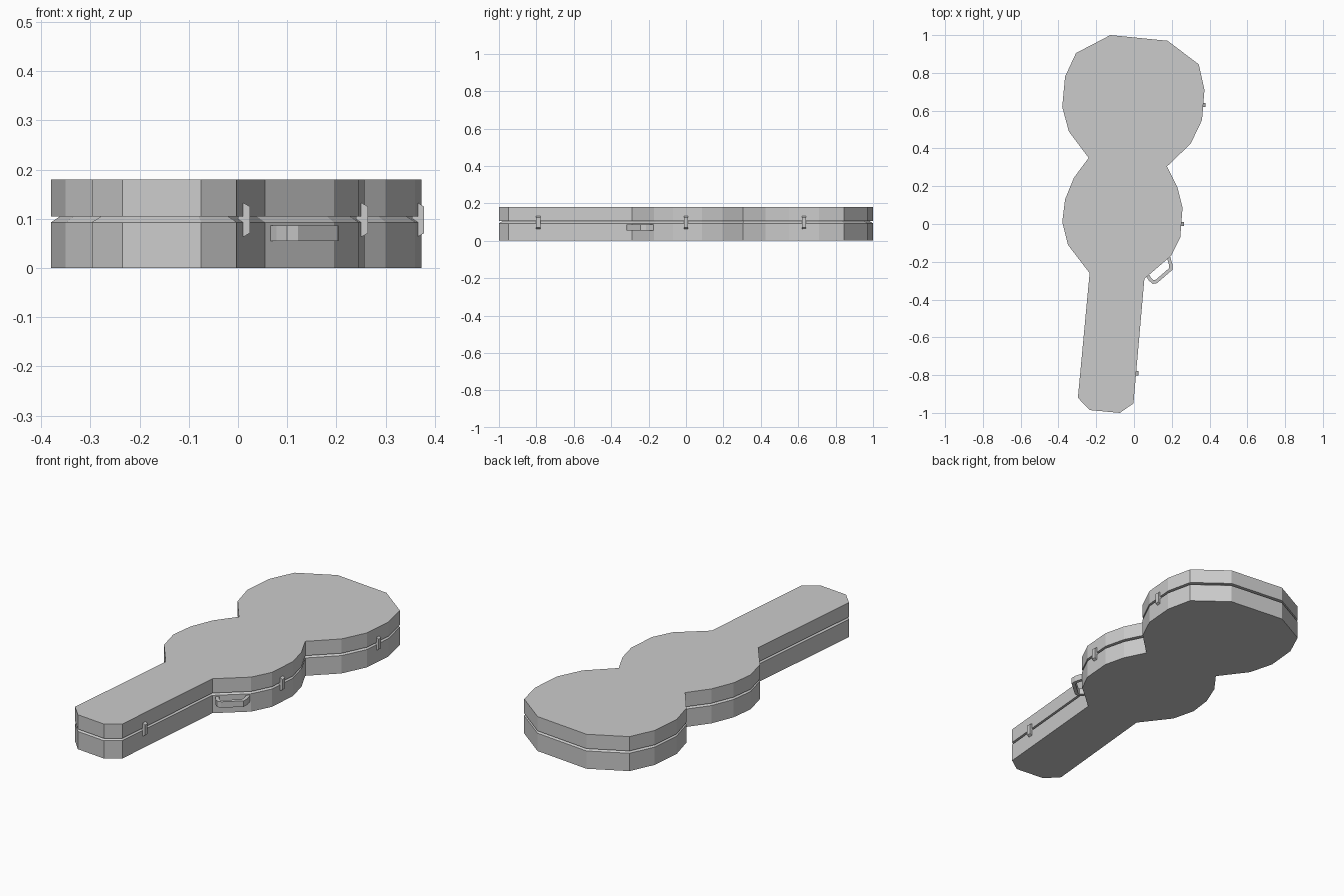
import bpy
import bmesh
from mathutils import Vector

default_cube = bpy.data.objects.get("Cube")
if default_cube:
    bpy.data.objects.remove(default_cube, do_unlink=True)

# One grey covers the case, the latches and the handle
grey = bpy.data.materials.new("case grey")
grey.use_nodes = True
colour = (0.6, 0.6, 0.6, 1.0)
grey.diffuse_color = colour
grey.node_tree.nodes["Principled BSDF"].inputs["Base Color"].default_value = colour


def offset(points, distance, closed=True):
    """Shift a line of points to its left with mitred corners."""
    points = [Vector(p) for p in points]
    result = []
    count = len(points)
    for i, point in enumerate(points):
        before = point - points[i - 1]
        after = points[(i + 1) % count] - point
        if not closed and i == 0:
            before = after
        if not closed and i == count - 1:
            after = before
        normals = [Vector((-d.y, d.x)).normalized() for d in (before, after)]
        mitre = normals[0] + normals[1]
        result.append(point + mitre * (2 * distance / mitre.length_squared))
    return result


def loft(name, rings):
    """Skin equal rings of 3D points and cap both ends."""
    bm = bmesh.new()
    loops = [[bm.verts.new(p) for p in ring] for ring in rings]
    for low, high in zip(loops, loops[1:]):
        for i in range(len(low)):
            j = (i + 1) % len(low)
            bm.faces.new((low[i], low[j], high[j], high[i]))
    bm.faces.new(loops[0][::-1])
    bm.faces.new(loops[-1])
    bmesh.ops.recalc_face_normals(bm, faces=bm.faces)
    mesh = bpy.data.meshes.new(name)
    bm.to_mesh(mesh)
    bm.free()
    mesh.materials.append(grey)
    obj = bpy.data.objects.new(name, mesh)
    bpy.context.collection.objects.link(obj)
    return obj


def level(points, z):
    return [(p[0], p[1], z) for p in points]


# Case outline, counter-clockwise from the narrow front end
outline = [
    (-.235, -.985), (-.075, -1), (-.003, -.95), (.055, -.29),
    (.195, -.17), (.245, -.07), (.257, .085), (.23, .195), (.175, .305),
    (.3, .425), (.36, .55), (.373, .71), (.343, .845), (.178, .97),
    (-.125, 1), (-.307, .905), (-.365, .78), (-.38, .62), (-.345, .49),
    (-.24, .35), (-.318, .245), (-.365, .13), (-.38, .01), (-.35, -.11),
    (-.235, -.26), (-.297, -.92),
]
seam_low, seam_high, top = .093, .105, .18

# Lower shell slopes inward to the seam under the lid
loft("base_shell", [level(outline, 0), level(outline, seam_low),
                    level(offset(outline, .018), seam_high)])
loft("lid", [level(outline, seam_high), level(outline, top)])

# Latches with chamfered ends, spanning the seam on the left side
latch_profile = [(-.012, .064), (0, .064), (.012, .071),
                 (.012, .125), (0, .132), (-.012, .132)]
for name, x, y in (("front_latch", .012, -.79), ("middle_latch", .252, 0),
                   ("rear_latch", .366, .63)):
    loft(name, [[(x + dx, y + side, z) for dx, z in latch_profile]
                for side in (-.011, .011)])

# Carrying handle, a flat bent bar on the slanted shoulder
bar = [(.065, -.278), (.078, -.299), (.1, -.317), (.122, -.313),
       (.203, -.243), (.204, -.215), (.19, -.168)]
handle_ring = bar + offset(bar, .018, closed=False)[::-1]
loft("handle", [level(handle_ring, .055), level(handle_ring, .086)])
